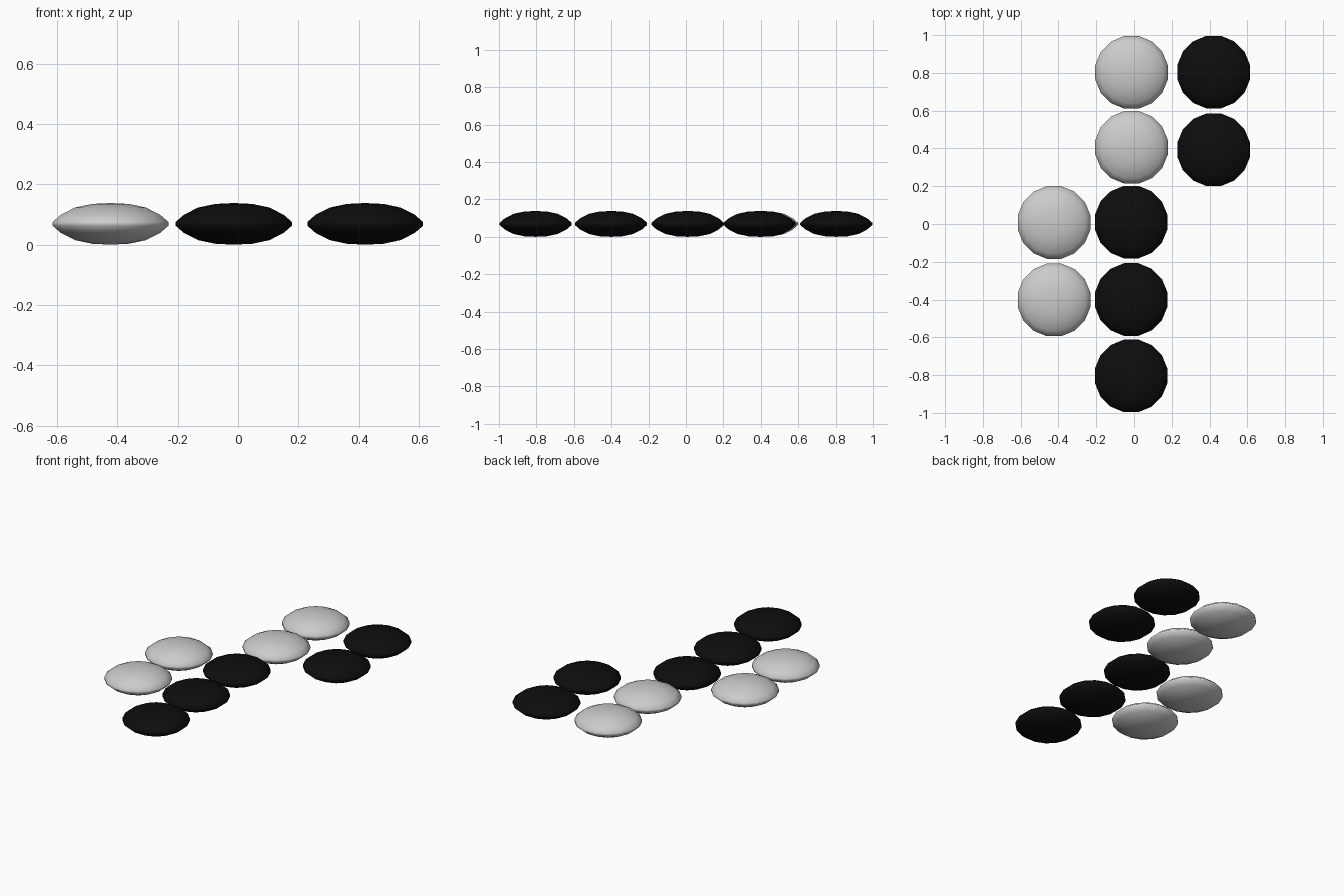
import bpy, math

if "Cube" in bpy.data.objects:
    bpy.data.objects.remove(bpy.data.objects["Cube"])

R, H, SIDES = 0.196, 0.069, 16
# lens profile: radius, height above the rim plane
HALF = [(0.196, 0.006), (0.168, 0.030), (0.120, 0.054), (0.062, 0.066)]


def material(name, c):
    m = bpy.data.materials.new(name)
    m.diffuse_color = (c, c, c, 1)
    m.use_nodes = True
    m.node_tree.nodes["Principled BSDF"].inputs["Base Color"].default_value = m.diffuse_color
    return m


def stone_mesh(name, mat=None):
    # lathe the profile into a closed biconvex stone
    rings = [(r, z) for r, z in reversed(HALF)] + [(r, -z) for r, z in HALF]
    verts = [(r * math.cos(2 * math.pi * (i + .5) / SIDES),
              r * math.sin(2 * math.pi * (i + .5) / SIDES), z + H)
             for r, z in rings for i in range(SIDES)]
    top, bottom = len(verts), len(verts) + 1
    verts += [(0, 0, 2 * H), (0, 0, 0)]
    faces = []
    last = (len(rings) - 1) * SIDES
    for i in range(SIDES):
        j = (i + 1) % SIDES
        faces.append((top, i, j))
        faces.append((bottom, last + j, last + i))
        for k in range(len(rings) - 1):
            a, b = k * SIDES, (k + 1) * SIDES
            faces.append((a + i, b + i, b + j, a + j))
    me = bpy.data.meshes.new(name)
    me.from_pydata(verts, [], faces)
    me.polygons.foreach_set("use_smooth", [True] * len(me.polygons))
    if mat:
        me.materials.append(mat)
    return me


# stones laid out on the board points
black = stone_mesh("black_stone", material("black", 0.004))
white = stone_mesh("white_stone")
LAYOUT = {
    "white_stone": (white, [(-.013, .803), (-.013, .406), (-.423, .008), (-.423, -.402)]),
    "black_stone": (black, [(.422, .804), (.422, .393), (-.015, .01), (-.015, -.4), (-.015, -.804)]),
}
for name, (mesh, spots) in LAYOUT.items():
    for n, (x, y) in enumerate(spots, 1):
        ob = bpy.data.objects.new(f"{name}_{n}", mesh)
        ob.location = (x, y, 0)
        bpy.context.collection.objects.link(ob)
